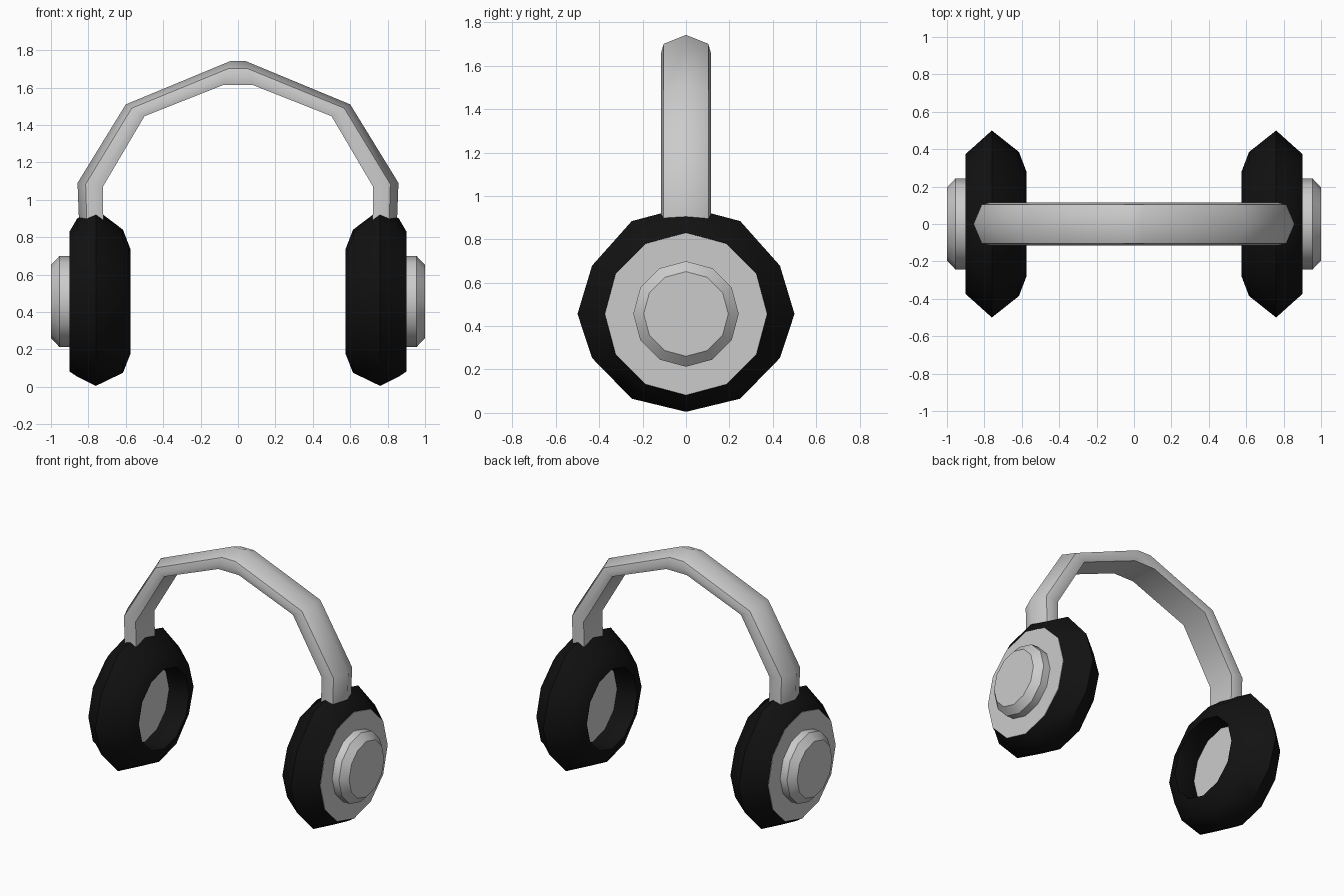
import bpy, bmesh, math

if "Cube" in bpy.data.objects:
    bpy.data.objects.remove(bpy.data.objects["Cube"])

N = 12
ZC = 0.456
black = bpy.data.materials.new("black_rubber")
black.diffuse_color = (0.006, 0.006, 0.006, 1)
black.use_nodes = True
black.node_tree.nodes["Principled BSDF"].inputs["Base Color"].default_value = black.diffuse_color


def loft(name, rings, closed=False, mat=None, angle=35, mirror=True):
    """Skin a list of equal-length point rings; cap the ends or join them."""
    bm = bmesh.new()
    vs = [[bm.verts.new(p) for p in r] for r in rings]
    n = len(rings[0])
    pairs = list(zip(vs, vs[1:])) + ([(vs[-1], vs[0])] if closed else [])
    for a, b in pairs:
        for i in range(n):
            j = (i + 1) % n
            bm.faces.new((a[i], a[j], b[j], b[i]))
    if not closed:
        bm.faces.new(vs[0])
        bm.faces.new(vs[-1])
    bmesh.ops.recalc_face_normals(bm, faces=bm.faces)
    me = bpy.data.meshes.new(name)
    bm.to_mesh(me)
    bm.free()
    ob = bpy.data.objects.new(name, me)
    bpy.context.collection.objects.link(ob)
    if mat:
        me.materials.append(mat)
    bpy.ops.object.select_all(action='DESELECT')
    ob.select_set(True)
    bpy.context.view_layer.objects.active = ob
    bpy.ops.object.shade_smooth_by_angle(angle=math.radians(angle))
    if mirror:
        mod = ob.modifiers.new("Mirror", 'MIRROR')
        mod.use_axis = (True, False, False)
        mod.use_mirror_merge = False
    return ob


def ring(x, r, low=None, high=None):
    """12-sided ring facing x; low/high squash it when given."""
    pts = []
    for i in range(N):
        a = 2 * math.pi * i / N
        y, s = r * math.cos(a), math.sin(a)
        if low is None:
            z = ZC + r * s
        else:
            if abs(abs(s) - 0.5) < 0.01:
                s *= 0.9
            z = ZC + s * ((high - ZC) if s > 0 else (ZC - low))
        pts.append((x, y, z))
    return pts


# Ear cushions: squashed ring with a hollow inside
loft("ear_cushion", [
    ring(0.90, 0.375),
    ring(0.86, 0.41, 0.055, 0.90),
    ring(0.76, 0.50, 0.005, 0.95),
    ring(0.615, 0.385, 0.075, 0.84),
    ring(0.575, 0.28),
    ring(0.73, 0.27),
], closed=True, mat=black, angle=60)

# Grey plates on the outside and inside the hollow
loft("outer_plate", [ring(0.895, 0.374), ring(0.902, 0.374)])
loft("speaker_plate", [ring(0.725, 0.272), ring(0.735, 0.268)])

# Round knob on each outer plate
loft("ear_knob", [ring(0.90, 0.243), ring(0.955, 0.243), ring(1.0, 0.195)], angle=40)

# Headband: outer ridge and inner face paths, mirrored into one arch
outer = [(0.85, 0.88), (0.858, 1.09), (0.60, 1.51), (0.04, 1.742)]
inner = [(0.72, 0.88), (0.722, 1.07), (0.50, 1.447), (0.08, 1.613)]
outer += [(-x, z) for x, z in reversed(outer)]
inner += [(-x, z) for x, z in reversed(inner)]
section = [(0, 0), (0.103, 0.32), (0.115, 0.65), (0.105, 1),
           (-0.105, 1), (-0.115, 0.65), (-0.103, 0.32)]
loft("headband", [
    [(ox + (ix - ox) * t, y, oz + (iz - oz) * t) for y, t in section]
    for (ox, oz), (ix, iz) in zip(outer, inner)
], angle=46, mirror=False)
